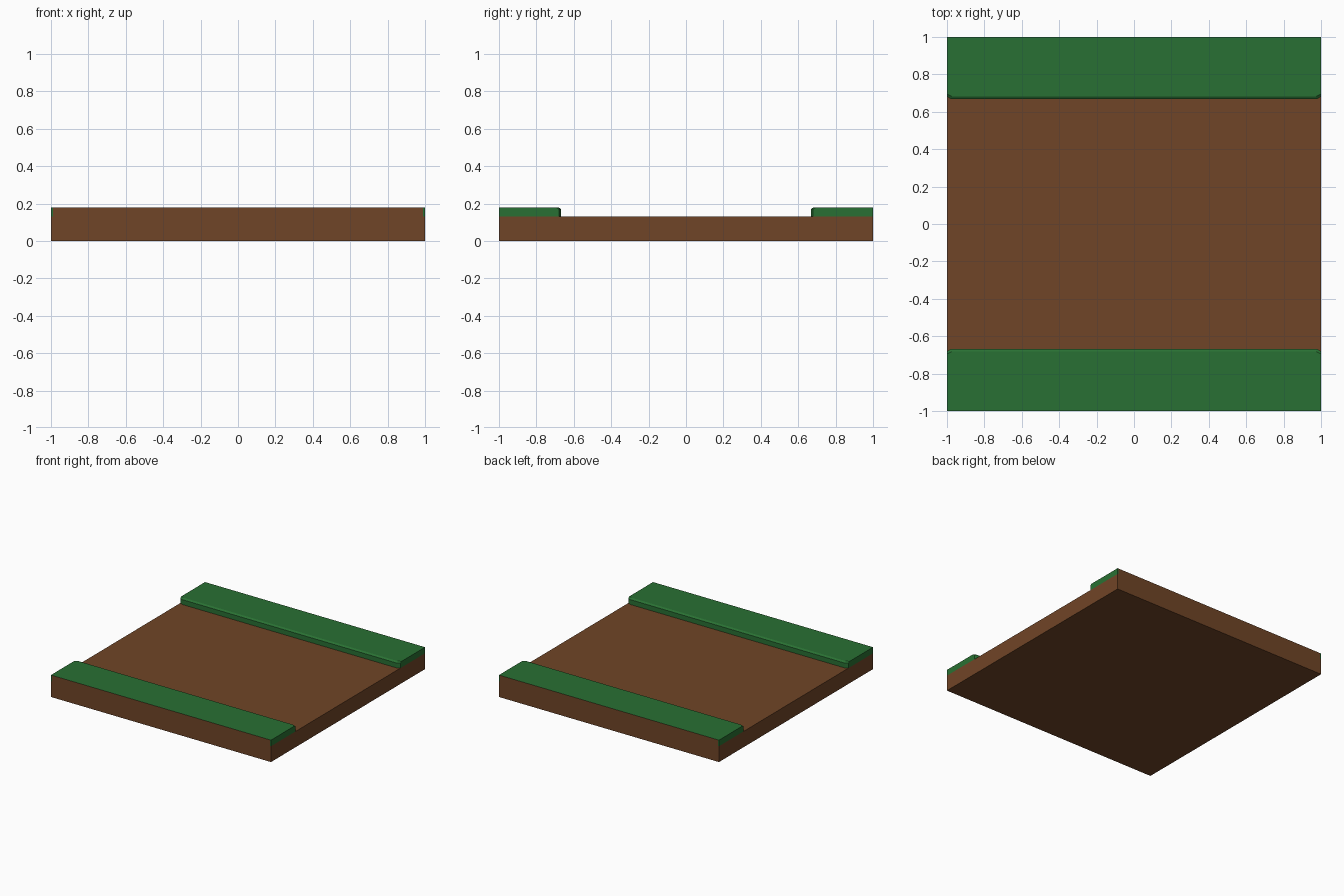
import bpy, bmesh

if "Cube" in bpy.data.objects:
    bpy.data.objects.remove(bpy.data.objects["Cube"])

def material(name, rgb):
    m = bpy.data.materials.new(name)
    m.diffuse_color = (*rgb, 1)
    m.use_nodes = True
    m.node_tree.nodes["Principled BSDF"].inputs["Base Color"].default_value = m.diffuse_color
    return m

dirt = material("dirt", (0.163, 0.059, 0.020))
grass = material("grass", (0.022, 0.163, 0.033))

def add_object(name, bm, mats):
    bmesh.ops.recalc_face_normals(bm, faces=bm.faces)
    me = bpy.data.meshes.new(name)
    bm.to_mesh(me)
    bm.free()
    for m in mats:
        me.materials.append(m)
    ob = bpy.data.objects.new(name, me)
    bpy.context.collection.objects.link(ob)
    return ob

# Dirt slab
bm = bmesh.new()
bmesh.ops.create_cube(bm, size=1)
for v in bm.verts:
    v.co = (v.co.x * 2, v.co.y * 2, 0 if v.co.z < 0 else 0.13)
add_object("dirt_base", bm, [dirt])

# Raised grass verge: footprint with clipped inner corners, bevelled inner lip
def grass_strip(name, side):
    outline = [(-1, 1), (-0.99, 1), (0.99, 1), (1, 1),
               (1, 0.68), (0.975, 0.667), (-0.975, 0.667), (-1, 0.68)]
    levels = [(0.13, 0), (0.17, 0), (0.18, 0.015)]
    bm = bmesh.new()
    rings = [[bm.verts.new((x, side * (y + (inset if y < 0.9 else 0)), z))
              for x, y in outline] for z, inset in levels]
    n = len(outline)
    for low, high in zip(rings, rings[1:]):
        for i in range(n):
            j = (i + 1) % n
            f = bm.faces.new((low[i], low[j], high[j], high[i]))
            f.material_index = 1 if i == 1 else 0  # outer face is bare dirt
    bm.faces.new(rings[-1])
    bm.faces.new(rings[0][::-1])
    add_object(name, bm, [grass, dirt])

grass_strip("front_grass", -1)
grass_strip("back_grass", 1)
